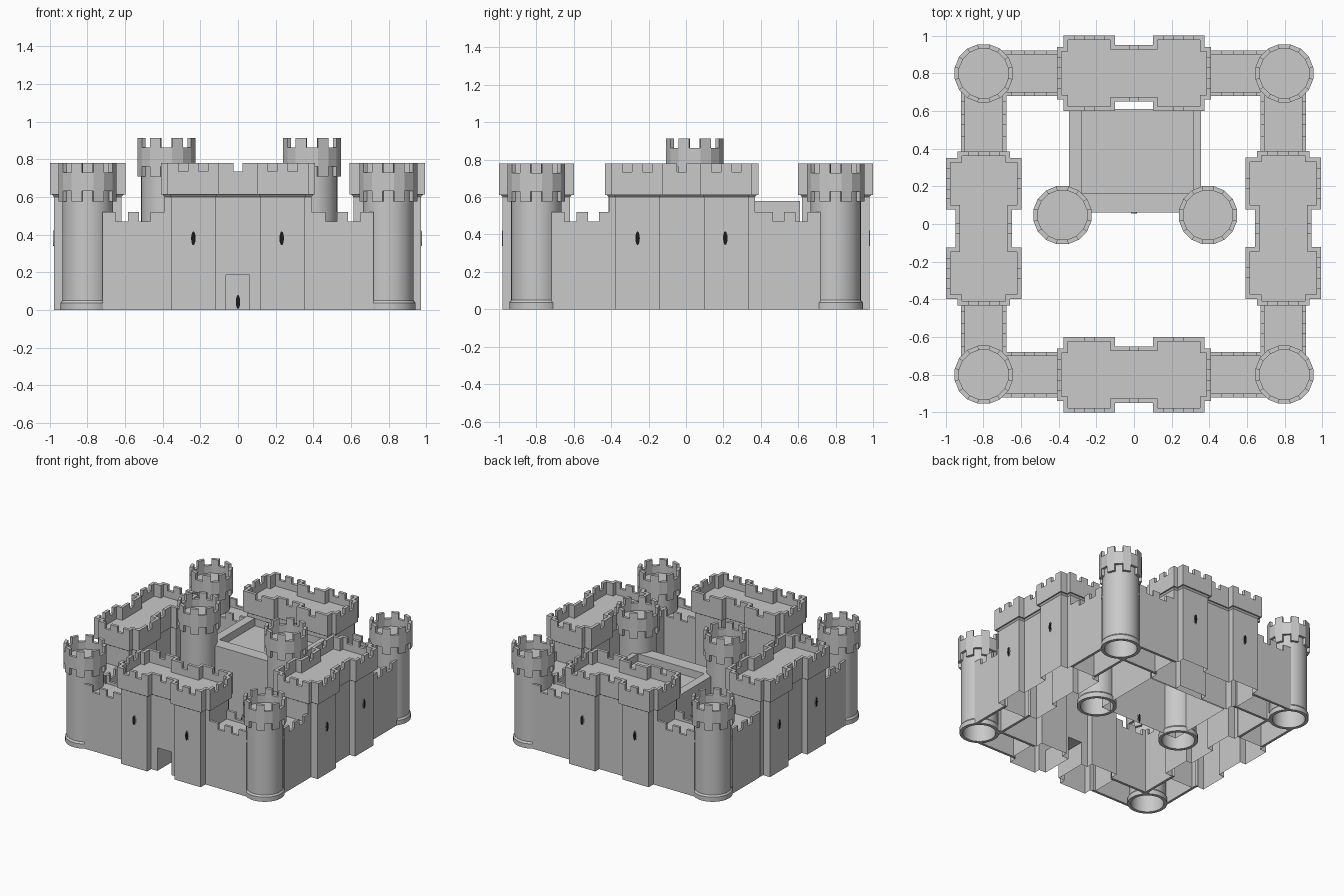
import bpy, bmesh, math
from math import pi, cos, sin
from mathutils import Matrix, Vector

if "Cube" in bpy.data.objects:
    bpy.data.objects.remove(bpy.data.objects["Cube"])


def material(name, c):
    m = bpy.data.materials.new(name)
    m.diffuse_color = (c, c, c, 1)
    m.use_nodes = True
    m.node_tree.nodes["Principled BSDF"].inputs["Base Color"].default_value = m.diffuse_color
    return m


STONE = material("stone_grey", 0.585)
DARK = material("slit_black", 0.01)


def make(name, verts, faces, mat=STONE, mtx=Matrix()):
    me = bpy.data.meshes.new(name)
    me.from_pydata([mtx @ Vector(v) for v in verts], [], faces)
    me.materials.append(mat)
    ob = bpy.data.objects.new(name, me)
    bpy.context.collection.objects.link(ob)
    return ob


def stack(name, loops, mat=STONE, mtx=Matrix()):
    """Skin a list of (outline, z) loops and cap both ends."""
    n = len(loops[0][0])
    verts = [(x, y, z) for pts, z in loops for x, y in pts]
    faces = [tuple(reversed(range(n)))]
    for k in range(len(loops) - 1):
        a, b = k * n, (k + 1) * n
        faces += [(a + i, a + (i + 1) % n, b + (i + 1) % n, b + i) for i in range(n)]
    faces.append(tuple(range((len(loops) - 1) * n, len(loops) * n)))
    return make(name, verts, faces, mat, mtx)


def open_bottom(ob):
    """Remove the faces lying on the ground, leaving a hollow shell."""
    bm = bmesh.new()
    bm.from_mesh(ob.data)
    low = [f for f in bm.faces if all(v.co.z < 1e-4 for v in f.verts)]
    bmesh.ops.delete(bm, geom=low, context='FACES')
    bm.to_mesh(ob.data)
    bm.free()


def smooth(ob, weld=False):
    if weld:
        bm = bmesh.new()
        bm.from_mesh(ob.data)
        bmesh.ops.remove_doubles(bm, verts=bm.verts, dist=1e-4)
        bm.to_mesh(ob.data)
        bm.free()
    bpy.ops.object.select_all(action='DESELECT')
    ob.select_set(True)
    bpy.context.view_layer.objects.active = ob
    bpy.ops.object.shade_smooth_by_angle(angle=math.radians(30))


def battlement(name, outer, inner, lows, highs, closed=True, mtx=Matrix()):
    """Thin wall along a path whose cells have their own bottom and top heights."""
    verts, faces = [], []

    def quad(*vs):
        faces.append(tuple(range(len(verts), len(verts) + 4)))
        verts.extend(vs)

    n, cells = len(outer), len(highs)
    for i in range(cells):
        j = (i + 1) % n
        (a, b), (c, d) = (outer[i], outer[j]), (inner[i], inner[j])
        lo, hi = lows[i], highs[i]
        quad((*a, lo), (*b, lo), (*b, hi), (*a, hi))
        quad((*d, lo), (*c, lo), (*c, hi), (*d, hi))
        quad((*a, hi), (*b, hi), (*d, hi), (*c, hi))
        quad((*c, lo), (*d, lo), (*b, lo), (*a, lo))
        if i == cells - 1 and not closed:
            continue
        lo2, hi2 = lows[(i + 1) % cells], highs[(i + 1) % cells]
        for z, z2 in ((hi2, hi), (lo, lo2)):      # steps between neighbours
            if z != z2:
                quad((*b, z), (*d, z), (*d, z2), (*b, z2))
    return make(name, verts, faces, STONE, mtx)


def circle(r, n, start=0.0):
    return [(r * cos(start + 2 * pi * i / n), r * sin(start + 2 * pi * i / n)) for i in range(n)]


def rect(x0, x1, y0, y1):
    return [(x0, y0), (x1, y0), (x1, y1), (x0, y1)]


def normal(p, q):
    l = math.dist(p, q)
    return (-(q[1] - p[1]) / l, (q[0] - p[0]) / l)


def inset(poly, d):
    """Inset a right-angled outline."""
    out = []
    for i, p in enumerate(poly):
        a, b = normal(poly[i - 1], p), normal(p, poly[(i + 1) % len(poly)])
        out.append((p[0] + d * (a[0] + b[0]), p[1] + d * (a[1] + b[1])))
    return out


# Round towers: hollow shaft with foot, and a toothed crown
def tower(name, x, y, top):
    m = Matrix.Translation((x, y, 0))
    prof = [(.12, top - .18), (.12, 0), (.145, 0), (.145, .037), (.135, .05), (.135, top - .11)]
    smooth(stack(name + "_shaft", [(circle(r, 32), z) for r, z in prof], STONE, m))
    start = -pi / 2 - pi / 16
    smooth(battlement(name + "_crown", circle(.157, 16, start), circle(.133, 16, start),
                      [top - (.205 if i % 2 else .15) for i in range(16)],
                      [top - (0 if i % 2 else .05) for i in range(16)], True, m), True)


for sx in (-1, 1):
    for sy in (-1, 1):
        tower("corner_tower", .798 * sx, .8 * sy, .78)
tower("keep_tower", -.38, .047, .912)
tower("keep_tower", .393, .047, .912)


# Arrow slits: raised frame with a dark plate
def slit(mtx):
    m = mtx @ Matrix.Rotation(pi / 2, 4, 'X')

    def lens(w, h):
        return [(x * w, y * h) for x, y in circle(1, 12)]
    stack("slit_frame", [(lens(.017, .042), -.002), (lens(.017, .042), .003)], STONE, m)
    stack("arrow_slit", [(lens(.012, .037), -.002), (lens(.012, .037), .005)], DARK, m)


# Big wall blocks: stepped plan, body, and crenellated parapet
quarter = [(.1, -.15), (.1, -.2), (.375, -.2), (.375, -.14), (.41, -.14)]
right = quarter + [(u, -v) for u, v in reversed(quarter)]
plan = right + [(-u, -v) for u, v in right]
GAP = .05


def block(name, m):
    body = stack(name + "_body", [(inset(plan, .02), 0), (inset(plan, .02), .6),
                                  (inset(plan, .01), .612), (inset(plan, .01), .68)], STONE, m)
    inner_plan = inset(plan, .024)
    outer, inner, highs = [], [], []
    for i, p in enumerate(plan):
        q = plan[(i + 1) % len(plan)]
        l, nrm = math.dist(p, q), normal(p, q)
        n = 5 if l > .25 and p[1] < .19 else 3 if l > .15 else 1
        merlon = (l - GAP * (n // 2)) / (n // 2 + 1)
        for k in range(n):
            t = ((k + 1) // 2 * merlon + k // 2 * GAP) / l
            o = (p[0] + (q[0] - p[0]) * t, p[1] + (q[1] - p[1]) * t)
            outer.append(o)
            inner.append((o[0] + nrm[0] * .024, o[1] + nrm[1] * .024) if k else inner_plan[i])
            highs.append(.735 if k % 2 else .78)
    battlement(name + "_parapet", outer, inner, [.612] * len(highs), highs, True, m)
    for u in (-.237, .232):
        slit(m @ Matrix.Translation((u, -.18, .38)))
    return body


# Curtain walls: two shells with merlons, joined by a wall walk
def curtain(m, s):
    us = sorted(s * u for u in (.37, .465, .525, .585, .65, .72))
    stack("wall_walk", [(rect(us[0], us[-1], -.11, .11), .43),
                        (rect(us[0], us[-1], -.11, .11), .45)], STONE, m)
    highs = [.52, .47, .52, .47, .52]
    lows = [0] * 5
    battlement("wall_parapet", [(u, -.12) for u in us], [(u, -.1) for u in us], lows, highs, False, m)
    us.reverse()
    battlement("wall_parapet", [(u, .12) for u in us], [(u, .1) for u in us], lows, highs, False, m)


bodies = {}
for k, (side, shift, dist) in enumerate((("front", 0, .8), ("right", -.022, .792),
                                         ("back", 0, .8), ("left", .024, .798))):
    m = Matrix.Rotation(k * pi / 2, 4, 'Z') @ Matrix.Translation((0, -dist, 0))
    bodies[side] = block(side + "_block", m @ Matrix.Translation((shift, 0, 0)))
    for s in (-1, 1):
        curtain(m, s)

# Gate passage cut through the front block
cutter = stack("gate_cutter", [(rect(-.065, .06, -1.1, -.5), -.1), (rect(-.065, .06, -1.1, -.5), .185)])
cutter.hide_render = True
mod = bodies["front"].modifiers.new("gate", 'BOOLEAN')
mod.operation, mod.solver, mod.object = 'DIFFERENCE', 'EXACT', cutter
bpy.context.view_layer.objects.active = bodies["front"]
bpy.ops.object.modifier_apply(modifier="gate")
bpy.data.objects.remove(cutter)

# Inner keep with a sunken roof
keep = stack("keep", [(rect(-.345, .355, .06, .61), 0), (rect(-.345, .355, .06, .61), .58),
                      (rect(-.277, .315, .162, .61), .58), (rect(-.277, .315, .162, .61), .52)])
slit(Matrix.Translation((0, .06, .042)))

# Blocks and keep are hollow underneath
for ob in [keep, *bodies.values()]:
    open_bottom(ob)
